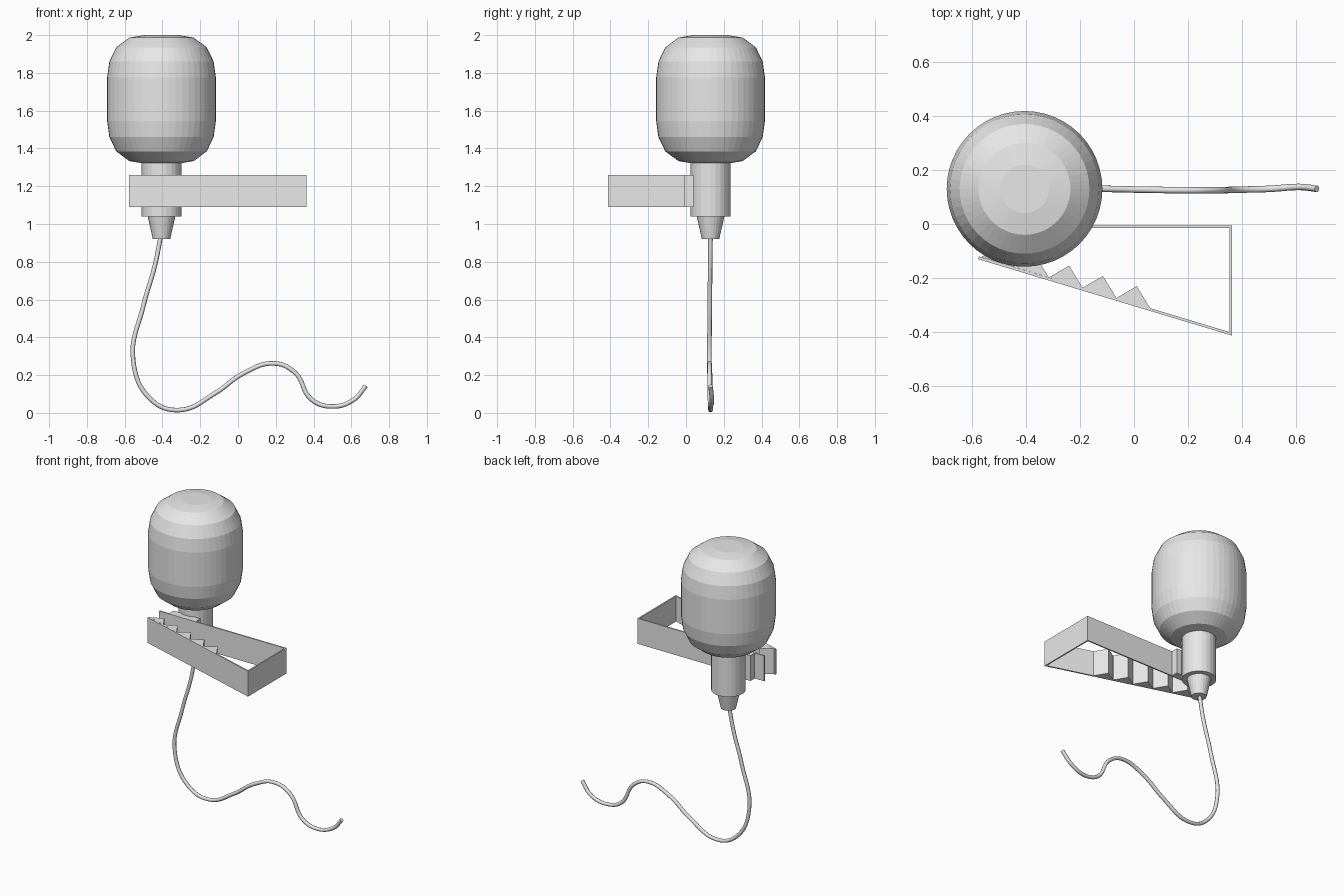
import bpy, bmesh, math
from mathutils import Vector

cube = bpy.data.objects.get("Cube")
if cube:
    bpy.data.objects.remove(cube, do_unlink=True)

# One plain grey for everything
grey = bpy.data.materials.new("light_grey")
grey.use_nodes = True
colour = (0.8, 0.8, 0.8, 1)
grey.diffuse_color = colour
grey.node_tree.nodes["Principled BSDF"].inputs["Base Color"].default_value = colour

AXIS_X, AXIS_Y = -0.405, 0.13      # vertical axis of the microphone
CLIP_LOW, CLIP_HIGH = 1.09, 1.26   # clip height range


def finish(name, bm):
    bmesh.ops.recalc_face_normals(bm, faces=bm.faces)
    mesh = bpy.data.meshes.new(name)
    bm.to_mesh(mesh)
    bm.free()
    mesh.materials.append(grey)
    obj = bpy.data.objects.new(name, mesh)
    bpy.context.collection.objects.link(obj)
    return obj


def lathe(name, profile, sides):
    """Closed turned body from (radius, z) pairs."""
    bm = bmesh.new()
    rings = []
    for r, z in profile:
        rings.append([bm.verts.new((AXIS_X + r * math.cos(math.tau * i / sides),
                                    AXIS_Y + r * math.sin(math.tau * i / sides), z))
                      for i in range(sides)])
    for low, high in zip(rings, rings[1:]):
        for i in range(sides):
            j = (i + 1) % sides
            bm.faces.new((low[i], low[j], high[j], high[i]))
    bm.faces.new(rings[0])
    bm.faces.new(rings[-1])
    return finish(name, bm)


def prism(name, outlines, low=CLIP_LOW, high=CLIP_HIGH):
    """Upright prisms from plan outlines."""
    bm = bmesh.new()
    for outline in outlines:
        base = bm.faces.new([bm.verts.new((x, y, low)) for x, y in outline])
        top = bmesh.ops.extrude_face_region(bm, geom=[base])["geom"]
        bmesh.ops.translate(bm, vec=(0, 0, high - low),
                            verts=[v for v in top if isinstance(v, bmesh.types.BMVert)])
    return finish(name, bm)


# Foam head: symmetric barrel about its middle height
MIDDLE = 1.66
half = [(0.288, 0.115), (0.276, 0.2), (0.24, 0.275), (0.17, 0.327), (0.09, 0.34)]
lathe("foam_head", [(r, MIDDLE - h) for r, h in reversed(half)]
      + [(r, MIDDLE + h) for r, h in half], 48)

# Body and strain relief
lathe("body", [(0.105, 1.04), (0.105, 1.36)], 24)
lathe("strain_relief", [(0.046, 0.92), (0.073, 1.04)], 24)

# Bent clip strip
prism("clip_strip", [[(-0.575, -0.005), (0.363, -0.005), (0.363, -0.413), (-0.577, -0.13),
                      (-0.574, -0.12), (0.354, -0.4), (0.354, -0.014), (-0.575, -0.014)]])

# Block joining clip to body
prism("clip_mount", [[(-0.505, -0.01), (-0.305, -0.01), (-0.305, 0.04), (-0.505, 0.04)]])

# Row of gripping teeth along the slanted jaw
start, step = Vector((0.06, -0.312)), Vector((-0.125, 0.038))
apex = Vector((-0.05, 0.082))
teeth = []
for i in range(5):
    corner = start + step * i
    teeth.append([corner, corner + apex, corner + step])
prism("clip_teeth", teeth)

# Trailing cable
path = [(-0.408, 0.13, 0.94), (-0.44, 0.128, 0.78), (-0.5, 0.126, 0.57), (-0.555, 0.124, 0.28),
        (-0.46, 0.127, 0.07), (-0.31, 0.13, 0.015), (-0.12, 0.13, 0.105), (0.03, 0.127, 0.21),
        (0.19, 0.125, 0.262), (0.3, 0.125, 0.215), (0.39, 0.127, 0.07), (0.5, 0.13, 0.034),
        (0.61, 0.137, 0.068), (0.677, 0.13, 0.142)]
curve = bpy.data.curves.new("cable", "CURVE")
curve.dimensions = "3D"
curve.bevel_depth = 0.012
curve.bevel_resolution = 2
curve.use_fill_caps = True
curve.resolution_u = 8
spline = curve.splines.new("BEZIER")
spline.bezier_points.add(len(path) - 1)
for point, co in zip(spline.bezier_points, path):
    point.co = co
    point.handle_left_type = point.handle_right_type = "AUTO"
curve.materials.append(grey)
bpy.context.collection.objects.link(bpy.data.objects.new("cable", curve))
